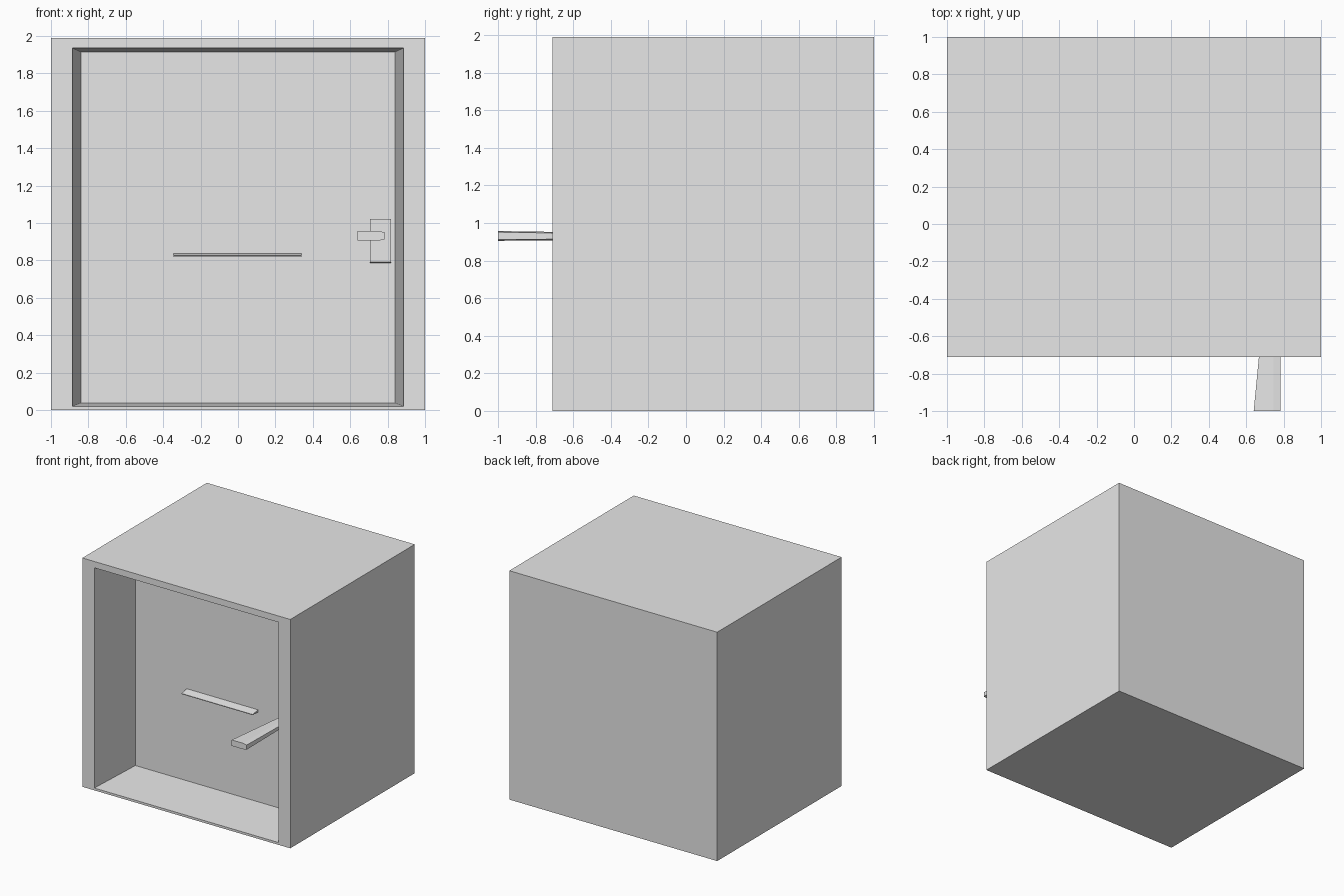
import bpy
import bmesh

cube = bpy.data.objects.get("Cube")
if cube:
    bpy.data.objects.remove(cube)

# Single grey finish
grey = bpy.data.materials.new("light_grey")
grey.use_nodes = True
grey.diffuse_color = (0.8, 0.8, 0.8, 1)
bsdf = next(n for n in grey.node_tree.nodes if n.type == "BSDF_PRINCIPLED")
bsdf.inputs["Base Color"].default_value = grey.diffuse_color


def rect(x0, x1, z0, z1):
    return [(x0, z0), (x1, z0), (x1, z1), (x0, z1)]


def loft(name, sections):
    """Skin a run of (y, outline) sections and cap both ends."""
    bm = bmesh.new()
    rings = [[bm.verts.new((x, y, z)) for x, z in outline] for y, outline in sections]
    for a, b in zip(rings, rings[1:]):
        for i in range(len(a)):
            j = (i + 1) % len(a)
            bm.faces.new((a[i], a[j], b[j], b[i]))
    bm.faces.new(rings[0])
    bm.faces.new(rings[-1])
    bmesh.ops.recalc_face_normals(bm, faces=bm.faces)
    mesh = bpy.data.meshes.new(name)
    bm.to_mesh(mesh)
    bm.free()
    mesh.materials.append(grey)
    obj = bpy.data.objects.new(name, mesh)
    bpy.context.collection.objects.link(obj)
    return obj


FRONT, DOOR = -0.71, -0.21

# Body: outer shell turning in at the front to a tapered recess
loft("body", [
    (1.0, rect(-1, 1, 0, 1.99)),
    (FRONT, rect(-1, 1, 0, 1.99)),
    (FRONT, rect(-0.885, 0.885, 0.02, 1.935)),
    (DOOR, rect(-0.84, 0.84, 0.037, 1.915)),
])

# Wedge-shaped ledge across the door
loft("ledge", [
    (DOOR, rect(-0.345, 0.34, 0.817, 0.837)),
    (DOOR - 0.075, rect(-0.345, 0.34, 0.819, 0.825)),
])

# Plate behind the handle
loft("handle_plate", [
    (DOOR, rect(0.707, 0.819, 0.787, 1.022)),
    (DOOR - 0.015, rect(0.707, 0.817, 0.792, 1.022)),
])


# Handle: flaring bar with its outer side tapered
def bar(x0, low, high):
    edge = 0.006
    return [(x0, low), (0.745, low), (0.784, low + edge),
            (0.784, high - edge), (0.745, high), (x0, high)]


loft("handle", [
    (DOOR - 0.01, bar(0.715, 0.912, 0.945)),
    (-1.0, bar(0.64, 0.905, 0.957)),
])
